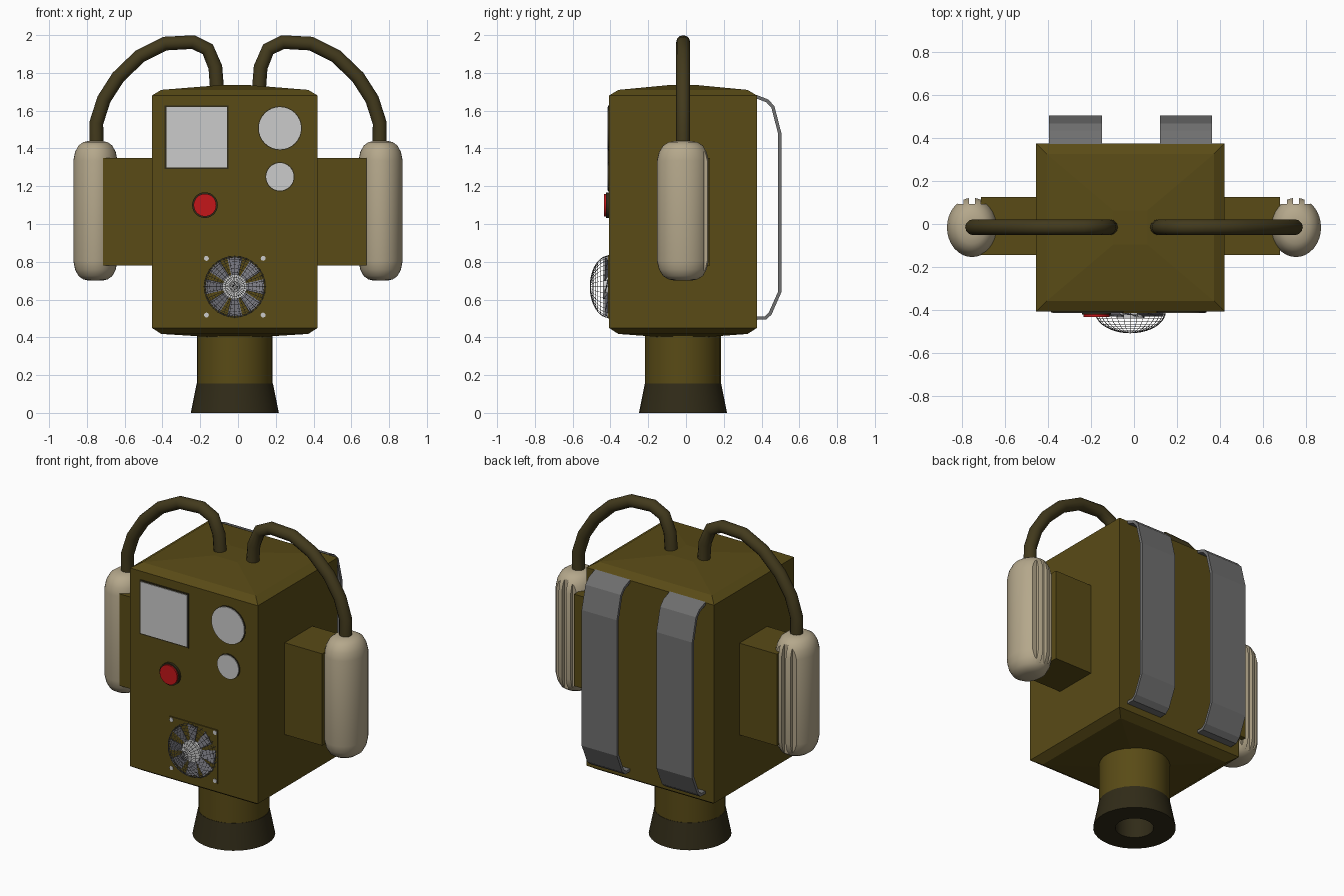
import bpy, bmesh, math
from mathutils import Matrix, Vector

if "Cube" in bpy.data.objects:
    bpy.data.objects.remove(bpy.data.objects["Cube"])

CX, CY = -0.017, -0.016      # body axis
FRONT = -0.408               # front face of the body


def mat(name, rgb):
    m = bpy.data.materials.new(name)
    m.diffuse_color = (*rgb, 1)
    m.use_nodes = True
    m.node_tree.nodes["Principled BSDF"].inputs["Base Color"].default_value = m.diffuse_color
    return m


OLIVE = mat("olive", (0.10, 0.07, 0.008))
HOSE = mat("dark_olive", (0.055, 0.042, 0.012))
RUBBER = mat("dark_brown", (0.03, 0.024, 0.009))
BEIGE = mat("beige", (0.46, 0.39, 0.26))
STRAP = mat("strap_grey", (0.16, 0.16, 0.16))
BLADE = mat("blade_grey", (0.2, 0.2, 0.23))
RED = mat("red", (0.55, 0.008, 0.01))
LIGHT = mat("light_grey", (0.75, 0.75, 0.75))


def finish(name, bm, material, smooth=False):
    bmesh.ops.recalc_face_normals(bm, faces=bm.faces)
    me = bpy.data.meshes.new(name)
    bm.to_mesh(me)
    bm.free()
    ob = bpy.data.objects.new(name, me)
    bpy.context.collection.objects.link(ob)
    if material:
        me.materials.append(material)
    bpy.ops.object.select_all(action='DESELECT')
    ob.select_set(True)
    bpy.context.view_layer.objects.active = ob
    if smooth:
        bpy.ops.object.shade_smooth_by_angle(angle=math.radians(40))
    return ob


def box(name, lo, hi, material):
    lo, hi = Vector(lo), Vector(hi)
    bm = bmesh.new()
    bmesh.ops.create_cube(bm, size=1, matrix=Matrix.Translation((lo + hi) / 2)
                          @ Matrix.Diagonal((*(hi - lo), 1)))
    return finish(name, bm, material)


def disc(name, x, z, r, y0, y1, material, n=32):
    bm = bmesh.new()
    bmesh.ops.create_cone(bm, cap_ends=True, segments=n, radius1=r, radius2=r, depth=abs(y1 - y0),
                          matrix=Matrix.Translation((x, (y0 + y1) / 2, z)) @ Matrix.Rotation(math.pi / 2, 4, 'X'))
    return finish(name, bm, material, True)


def stack(name, rings, shape, material, smooth=False):
    """Bridge scaled copies of a closed outline; rings are (scale x, scale y, z)."""
    bm = bmesh.new()
    loops = [[bm.verts.new((x * sx, y * sy, z)) for x, y in shape] for sx, sy, z in rings]
    n = len(shape)
    for a, b in zip(loops, loops[1:]):
        for i in range(n):
            bm.faces.new((a[i], a[(i + 1) % n], b[(i + 1) % n], b[i]))
    bm.faces.new(loops[0])
    bm.faces.new(loops[-1])
    return finish(name, bm, material, smooth)


def circle(n):
    return [(math.cos(2 * math.pi * i / n), math.sin(2 * math.pi * i / n)) for i in range(n)]


# Body with shallow domed top and bottom
square = [(-1, -1), (1, -1), (1, 1), (-1, 1)]
W, D = 0.439, 0.392
body = stack("body", [(0.1, 0.1, 0.40), (W - .05, D - .05, 0.418), (W, D, 0.45), (W, D, 1.68),
                      (W - .05, D - .05, 1.71), (0.08, 0.08, 1.735)], square, OLIVE)
body.location = (CX, CY, 0)

# Nozzle below the body
neck = stack("nozzle_neck", [(.2, .2, .15), (.2, .2, .43)], circle(32), OLIVE, True)
flare = stack("nozzle_flare", [(.108, .108, .13), (.108, .108, 0), (.233, .233, 0),
                               (.202, .202, .156), (.15, .15, .156)], circle(32), RUBBER, True)
neck.location = flare.location = (CX, CY, 0)

# Side arms, tanks and hoses
tank_half = [(.035, .37), (.065, .363), (.09, .345), (.108, .31), (.117, .265)]
hose_path = [(.75, 1.42), (.75, 1.535), (.71, 1.66), (.635, 1.777), (.52, 1.888), (.387, 1.955),
             (.238, 1.963), (.16, 1.925), (.12, 1.83), (.11, 1.70)]
for s, side in ((-1, "left"), (1, "right")):
    xs = sorted((CX + s * 0.4, CX + s * 0.697))
    box(f"{side}_arm", (xs[0], -.145, .78), (xs[1], .127, 1.35), OLIVE)

    rings = [(r, r * 1.18, 1.07 - h) for r, h in tank_half] + \
            [(r, r * 1.18, 1.07 + h) for r, h in reversed(tank_half)]
    tank = stack(f"{side}_tank", rings, circle(32), BEIGE, True)
    tank.location = (s * .755, CY, 0)
    # Vertical grooves in the tank's back
    for off in (-.055, 0, .055):
        x = s * .755 + off
        cutter = box("groove_cutter", (x - .014, .094, .6), (x + .014, .3, 1.5), None)
        cutter.hide_render = True
        bpy.context.view_layer.objects.active = tank
        mod = tank.modifiers.new("groove", 'BOOLEAN')
        mod.operation, mod.solver, mod.object = 'DIFFERENCE', 'EXACT', cutter
        bpy.context.view_layer.update()
        bpy.ops.object.modifier_apply(modifier="groove")
        bpy.data.objects.remove(cutter)

    cu = bpy.data.curves.new(f"{side}_hose", 'CURVE')
    cu.dimensions = '3D'
    cu.bevel_depth, cu.bevel_resolution, cu.use_fill_caps = .037, 4, True
    sp = cu.splines.new('POLY')
    sp.points.add(len(hose_path) - 1)
    for p, (x, z) in zip(sp.points, hose_path):
        p.co = (s * x, -.015, z, 1)
    sp.use_smooth = True
    cu.materials.append(HOSE)
    bpy.context.collection.objects.link(bpy.data.objects.new(f"{side}_hose", cu))

# Shoulder straps on the back
strap_path = [(.37, 1.675), (.43, 1.652), (.46, 1.62), (.496, 1.48), (.496, .64),
              (.445, .525), (.42, .502), (.37, .502)]
for side, x0, x1 in (("left", -.396, -.15), ("right", .121, .363)):
    bm = bmesh.new()
    rows = [(bm.verts.new((x0, y, z)), bm.verts.new((x1, y, z))) for y, z in strap_path]
    for a, b in zip(rows, rows[1:]):
        bm.faces.new((a[0], a[1], b[1], b[0]))
    strap = finish(f"{side}_strap", bm, STRAP)
    sol = strap.modifiers.new("thickness", 'SOLIDIFY')
    sol.thickness, sol.offset = .018, 0

# Screen, dials and button
box("screen_frame", (-.388, FRONT - .004, 1.29), (-.05, FRONT + .02, 1.628), RUBBER)
box("screen", (-.379, FRONT - .008, 1.299), (-.059, FRONT + .02, 1.619), LIGHT)
for name, z, r in (("large_dial", 1.507, .117), ("small_dial", 1.25, .078)):
    disc(name + "_rim", .222, z, r, FRONT - .004, FRONT + .02, RUBBER)
    disc(name, .222, z, r - .005, FRONT - .008, FRONT + .02, LIGHT)
disc("button_rim", -.175, 1.10, .068, FRONT - .015, FRONT + .02, RUBBER)
disc("button", -.175, 1.10, .06, FRONT - .025, FRONT + .02, RED)

# Fan: plate, screws, blades, hub and domed wire guard
FZ = .668
box("fan_plate", (CX - .165, FRONT - .006, FZ - .167), (CX + .165, FRONT + .02, FZ + .167), OLIVE)
for sx in (-1, 1):
    for sz in (-1, 1):
        disc("fan_screw", CX + sx * .15, FZ + sz * .15, .013, FRONT - .01, FRONT, LIGHT, 12)
disc("fan_hub", CX, FZ, .065, FRONT - .03, FRONT, LIGHT)
bm = bmesh.new()
for i in range(8):
    turn = Matrix.Rotation(i * math.pi / 4, 4, 'Y')
    quad = [(-.018, -.008, .055), (.018, -.022, .055), (.04, -.024, .155), (-.04, -.008, .155)]
    bm.faces.new([bm.verts.new(turn @ Vector(q)) for q in quad])
blades = finish("fan_blades", bm, BLADE)
blades.location = (CX, FRONT, FZ)
blades.modifiers.new("thickness", 'SOLIDIFY').thickness = .003

bm = bmesh.new()
bmesh.ops.create_uvsphere(bm, u_segments=32, v_segments=20, radius=1)
bmesh.ops.delete(bm, geom=[v for v in bm.verts if v.co.z < -.01], context='VERTS')
bmesh.ops.transform(bm, verts=bm.verts, matrix=Matrix.Rotation(math.pi / 2, 4, 'X')
                    @ Matrix.Diagonal((.164, .164, .10, 1)))
guard = finish("fan_guard", bm, STRAP)
guard.location = (CX, FRONT, FZ)
wire = guard.modifiers.new("wires", 'WIREFRAME')
wire.thickness, wire.use_even_offset = .003, False
